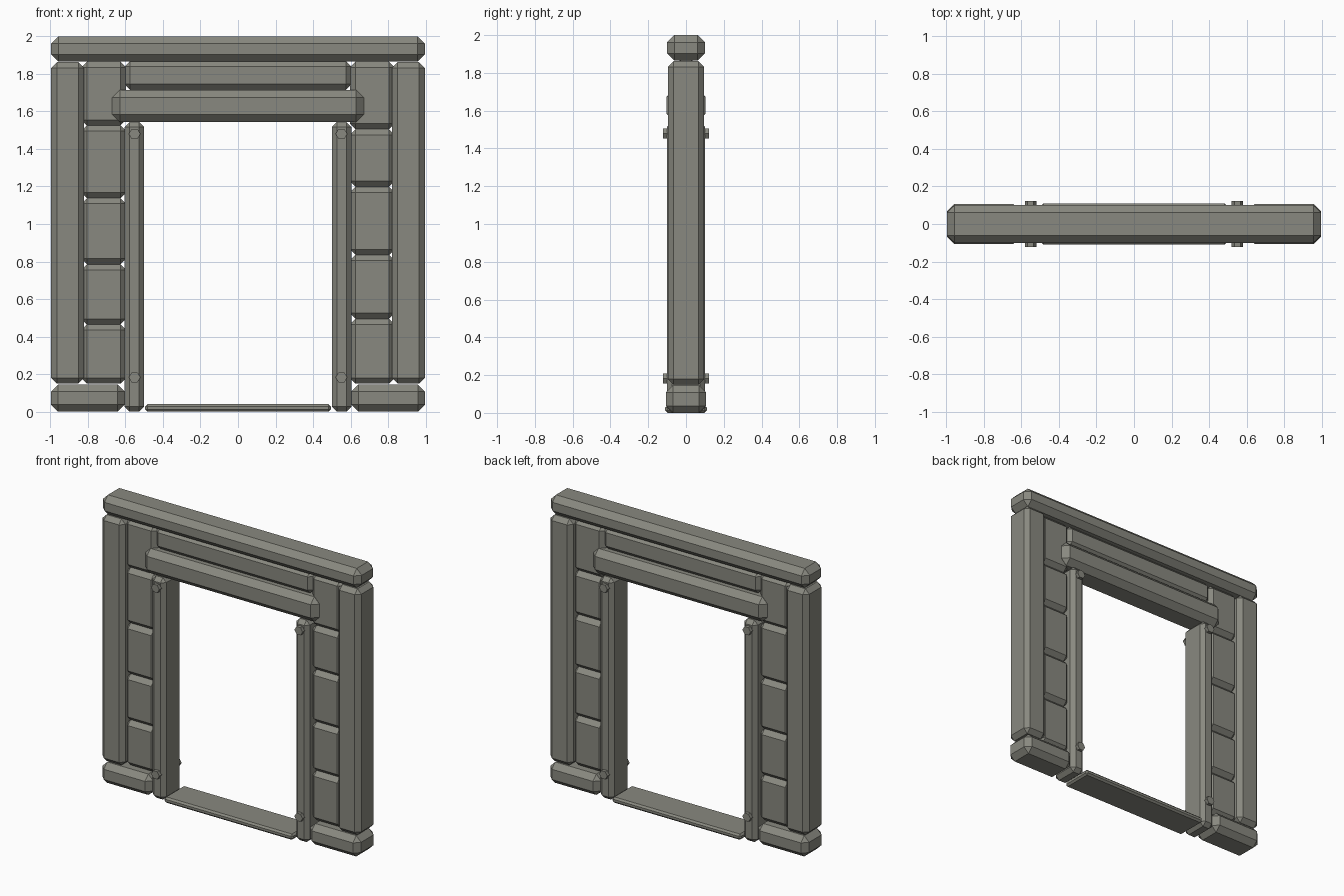
import bpy
import bmesh
from math import pi
from mathutils import Matrix

# Remove only the default cube
default = bpy.data.objects.get("Cube")
if default:
    bpy.data.objects.remove(default, do_unlink=True)

# Single stone colour
stone = bpy.data.materials.new("warm_grey_stone")
stone.use_nodes = True
COLOUR = (0.25, 0.25, 0.215, 1)
stone.diffuse_color = COLOUR
shader = stone.node_tree.nodes["Principled BSDF"]
shader.inputs["Base Color"].default_value = COLOUR
shader.inputs["Roughness"].default_value = 0.9


def finish(name, bm):
    bmesh.ops.recalc_face_normals(bm, faces=bm.faces)
    mesh = bpy.data.meshes.new(name)
    bm.to_mesh(mesh)
    bm.free()
    mesh.materials.append(stone)
    obj = bpy.data.objects.new(name, mesh)
    bpy.context.collection.objects.link(obj)
    return obj


def block(name, x0, x1, z0, z1, half_depth, chamfer):
    """Box with every edge chamfered, centred on y = 0."""
    bm = bmesh.new()
    size = Matrix.Diagonal((x1 - x0, 2 * half_depth, z1 - z0, 1))
    place = Matrix.Translation(((x0 + x1) / 2, 0, (z0 + z1) / 2))
    bmesh.ops.create_cube(bm, size=1, matrix=place @ size)
    bmesh.ops.bevel(bm, geom=bm.edges[:], offset=chamfer, segments=1,
                    affect='EDGES', profile=0.5)
    return finish(name, bm)


def peg(name, x, z, radius=0.031, length=0.245):
    """Six-sided peg running through the jamb from front to back."""
    bm = bmesh.new()
    turn = Matrix.Rotation(pi / 2, 4, 'X') @ Matrix.Rotation(pi / 2, 4, 'Z')
    bmesh.ops.create_cone(bm, cap_ends=True, segments=6, radius1=radius,
                          radius2=radius, depth=length,
                          matrix=Matrix.Translation((x, 0, z)) @ turn)
    return finish(name, bm)


# Horizontal members
block("top_beam", -0.995, 0.995, 1.865, 2.0, 0.1, 0.038)
block("upper_panel", -0.605, 0.605, 1.715, 1.868, 0.06, 0.03)
block("lintel", -0.67, 0.67, 1.543, 1.715, 0.102, 0.04)
block("threshold", -0.495, 0.495, 0, 0.04, 0.11, 0.012)

# Joint heights of the stacked stones differ on each side
joints = {
    "right": (0.15, 0.465, 0.785, 1.138, 1.525, 1.865),
    "left": (0.15, 0.495, 0.835, 1.198, 1.505, 1.865),
}

for side, sign in (("right", -1), ("left", 1)):
    def side_block(part, inner, outer, z0, z1, half_depth, chamfer):
        x0, x1 = sorted((sign * inner, sign * outer))
        block(f"{side}_{part}", x0, x1, z0, z1, half_depth, chamfer)

    # Post, foot and door jamb
    side_block("post", 0.82, 0.995, 0.15, 1.862, 0.096, 0.03)
    side_block("foot", 0.605, 0.995, 0, 0.145, 0.106, 0.037)
    side_block("jamb", 0.5, 0.605, 0, 1.543, 0.1, 0.027)

    # Recessed stones between post and jamb
    levels = joints[side]
    for i, (low, high) in enumerate(zip(levels, levels[1:]), 1):
        side_block(f"wall_stone_{i}", 0.596, 0.835, low, high, 0.06, 0.03)

    # Pegs through the jamb
    for place, z in (("lower", 0.183), ("upper", 1.48)):
        peg(f"{side}_{place}_peg", sign * 0.551, z)
